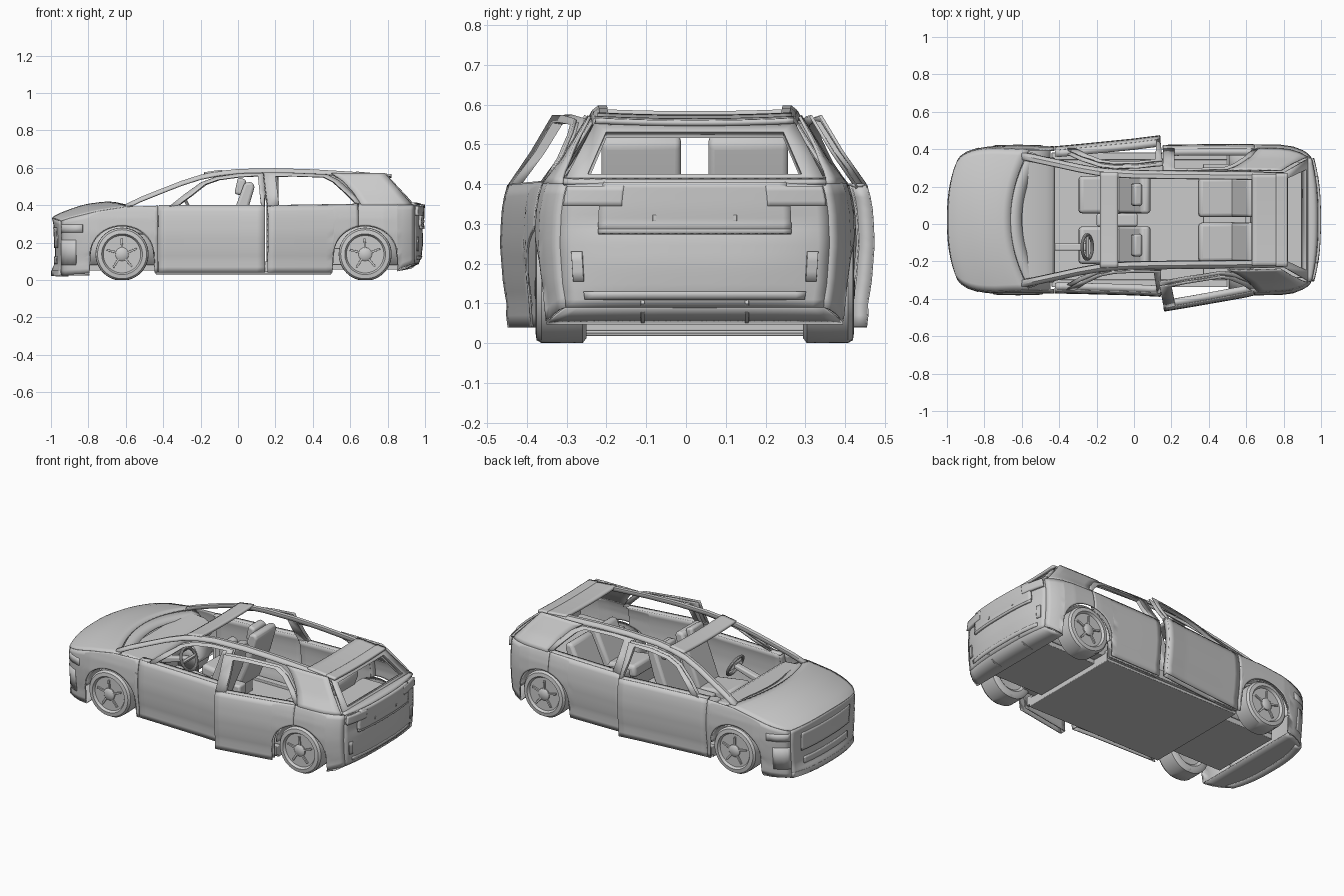
import bpy, bmesh, math

if "Cube" in bpy.data.objects:
    bpy.data.objects.remove(bpy.data.objects["Cube"])

CY = 0.022                      # lateral centre of the body
mat = bpy.data.materials.new("light grey")
mat.diffuse_color = (0.6, 0.6, 0.6, 1)
mat.use_nodes = True
mat.node_tree.nodes["Principled BSDF"].inputs["Base Color"].default_value = mat.diffuse_color


def mesh(name, verts, faces, thick=0, bevel=0):
    me = bpy.data.meshes.new(name)
    me.from_pydata(verts, [], faces)
    bm = bmesh.new()
    bm.from_mesh(me)
    bmesh.ops.remove_doubles(bm, verts=bm.verts, dist=1e-5)
    bmesh.ops.recalc_face_normals(bm, faces=bm.faces)
    bm.to_mesh(me)
    bm.free()
    ob = bpy.data.objects.new(name, me)
    bpy.context.collection.objects.link(ob)
    ob.location.y = CY
    me.materials.append(mat)
    bpy.ops.object.select_all(action='DESELECT')
    ob.select_set(True)
    bpy.context.view_layer.objects.active = ob
    bpy.ops.object.shade_smooth_by_angle(angle=math.radians(35))
    if thick:
        m = ob.modifiers.new("thickness", 'SOLIDIFY')
        m.thickness, m.offset = thick, 0
    if bevel:
        m = ob.modifiers.new("rounding", 'BEVEL')
        m.width, m.segments = bevel, 3
    return ob


def grid(name, rows, sides=(1,), thick=0.008):
    """Surface through rows of points, optionally repeated on the other side."""
    v, f, n = [], [], len(rows[0])
    for s in sides:
        b = len(v)
        v += [(x, s * y, z) for r in rows for x, y, z in r]
        f += [(b + i*n + j, b + i*n + j + 1, b + (i+1)*n + j + 1, b + (i+1)*n + j)
              for i in range(len(rows) - 1) for j in range(n - 1)]
    return mesh(name, v, f, thick)


def extrude(name, prof, spans, bevel=0.012):
    """Side profile in x,z extruded across each y span."""
    v, f, n = [], [], len(prof)
    for a, c in spans:
        b = len(v)
        v += [(x, y, z) for y in (a, c) for x, z in prof]
        f += [tuple(range(b, b+n)), tuple(range(b+n, b+2*n))]
        f += [(b+i, b+(i+1) % n, b+n+(i+1) % n, b+n+i) for i in range(n)]
    return mesh(name, v, f, 0, bevel)


def box(name, x0, x1, z0, z1, spans, bevel=0.004):
    return extrude(name, [(x0, z0), (x1, z0), (x1, z1), (x0, z1)], spans, bevel)


def interp(t, pts):
    if t <= pts[0][0]:
        return pts[0][1]
    for (a, p), (b, q) in zip(pts, pts[1:]):
        if t <= b:
            return p + (q - p) * (t - a) / (b - a)
    return pts[-1][1]


def both(a, b):
    return [(a, b), (-b, -a)]


# Body shape: plan outline, cross-section, shoulder line, lower edge
X0, X1 = -.945, .942
PLAN = [(X0, .312), (-.925, .338), (-.895, .358), (-.85, .377), (-.8, .387), (-.75, .392), (-.6, .392),
        (-.3, .39), (0, .39), (.3, .398), (.6, .404), (.78, .4), (.85, .39), (.9, .371), (.925, .356), (X1, .338)]
SECT = [(.03, .945), (.06, .96), (.1, .957), (.15, .98), (.25, 1), (.33, .99), (.37, .972), (.4, .95),
        (.46, .83), (.56, .675), (.6, .62)]
BELT = [(X0, .315), (-.9, .33), (-.75, .367), (-.6, .39), (-.42, .397), (.2, .397), (.7, .405), (X1, .4)]
SILL = [(X0, .028), (-.8, .035), (-.4, .04), (.5, .04), (.84, .05), (X1, .09)]
ROOF = [(-.2, .562), (-.1, .577), (0, .585), (.2, .588), (.4, .583), (.6, .572), (.84, .55)]
AXLES, AR = (-.62, .68), .17


def Y(x, z):
    return interp(x, PLAN) * interp(z, SECT)


def belt(x):
    return interp(x, BELT)


def bottom(x):
    for c in AXLES:
        if abs(x - c) <= AR + 1e-5:
            return .14 + .15 * math.sqrt(max(0, 1 - ((x - c) / AR) ** 2))
    return interp(x, SILL)


def columns(a, b):
    xs = [a + (b - a) * i / 14 for i in range(15)] + [p[0] for p in PLAN]
    xs = [x for x in xs if all(abs(abs(x - c) - AR) > .012 for c in AXLES)]
    for c in AXLES:
        xs += [c + AR * math.cos(math.pi * i / 20) for i in range(21)] + [c - AR - .004, c + AR + .004]
    out = []
    for x in sorted([x for x in xs if a < x < b] + [a, b]):
        if not out or x - out[-1] > .0015:
            out.append(x)
    out[-1] = b
    return out


def side(a, b, inset=0):
    return [[(x, Y(x, z) - inset, z) for k in range(13)
             for z in [bottom(x) + (belt(x) - bottom(x)) * k / 12]] for x in columns(a, b)]


# Fenders, wheel liners and inner sills
grid("front_fenders", side(X0, -.427), (1, -1), .006)
grid("rear_quarters", side(.645, X1), (1, -1), .006)
for c, n in zip(AXLES, ("front", "rear")):
    arc = [(c + AR * math.cos(math.pi * i / 24), .14 + .15 * math.sin(math.pi * i / 24)) for i in range(25)]
    grid(n + "_wheel_liners", [[(x, y, z) for x, z in arc] for y in (.235, .3, .375)], (1, -1))
    grid(n + "_liner_walls", [[(x, .235, z) for x, z in arc], [(x, .235, .08) for x, z in arc]], (1, -1))
box("inner_sills", -.44, .5, .045, .1, both(.32, .36))


# Doors, slightly swung open by differing amounts
def door(name, a, b, outer, inner, hinge, angles):
    for s, ang in zip((1, -1), angles):
        c, d = math.cos(math.radians(ang)), math.sin(math.radians(ang))
        hy = Y(hinge, .3)

        def swing(rows):
            return [[(hinge + (x-hinge)*c - (y-hy)*d, hy + (x-hinge)*d + (y-hy)*c, z)
                     for x, y, z in r] for r in rows]
        tag = "_left" if s > 0 else "_right"
        o, i = side(a, b), side(a + .008, b - .008, .035)
        grid(name + tag, swing(o), (s,), .006)
        grid(name + "_inner" + tag, swing(i), (s,), .006)
        for r, q, e in ((o[0], i[0], "_front_edge"), (o[-1], i[-1], "_back_edge")):
            grid(name + e + tag, swing([r, q]), (s,), .004)
        grid(name + "_top" + tag, swing([[r[-1] for r in o], [(r[-1][0], r[-1][1] - .035, r[-1][2]) for r in o]]), (s,))
        grid(name + "_window_frame" + tag,
             swing([[(x, Y(x, z) - t, z) for x, z in p] for p, t in ((outer, 0), (inner, 0), (inner, .02), (outer, .025))]), (s,))


door("front_door", -.424, .142,
     [(-.37, .39), (-.29, .455), (-.2, .52), (-.12, .55), (0, .568), (.142, .572), (.142, .48), (.142, .39)],
     [(-.32, .40), (-.25, .455), (-.18, .512), (-.11, .537), (0, .552), (.105, .557), (.115, .48), (.125, .40)],
     -.424, (5.7, 1.5))
door("rear_door", .155, .643,
     [(.155, .39), (.155, .48), (.155, .572), (.3, .572), (.5, .563), (.56, .53), (.62, .47), (.67, .40)],
     [(.215, .40), (.215, .48), (.215, .553), (.3, .557), (.48, .551), (.53, .525), (.59, .465), (.635, .412)],
     .643, (-.5, -11))
box("door_handle_slots", -.46, -.43, .31, .318, both(.384, .391), .001)


# Hood and nose, sharing one rounded leading edge
V = [i / 12 for i in range(-12, 13)]


def nose(v):
    return X0 - .046 * (1 - abs(v) ** 2.6)


rows = []
for k in range(15):
    t = (k / 14) ** 1.8
    xe = X0 + t * (-.56 - X0)
    rows.append([(nose(v) + t * (-.66 + .1*v*v - nose(v)), v * Y(xe, belt(xe)),
                  belt(xe) + (.018 + .05 * t * (1 - t) + .004 * t) * (1 - v*v)) for v in V])
grid("hood", rows)
NX = [(.025, -.005), (.06, -.003), (.08, .016), (.2, .018), (.26, .014), (.3, .012), (.335, .01)]


def fascia(k, z0=.025, push=0, lo=-1, hi=1, z1=None):
    r = []
    for v0 in V:
        v = lo + (hi - lo) * (v0 + 1) / 2
        top = z1 or .315 + .018 * (1 - v * v)
        z = z0 + (top - z0) * k
        r.append((nose(v) + interp(z, NX) * (1 - v**4) * (1 - k ** 8 if z1 is None else 1) - push, v * Y(X0, z), z))
    return r


grid("front_fascia", [fascia(k / 14) for k in range(15)])
grid("grille_panel", [fascia(k / 6, .17, .006, -.75, .75, .28) for k in range(7)])
grid("lower_grille", [fascia(k / 3, .085, .006, -.7, .7, .125) for k in range(4)])
grid("front_lip", [[(nose(v) - p, v * .30, z) for v in V] for p, z in ((-.04, .045), (.004, .05), (.005, .025), (-.04, .022))])
for nm, za, zb, xb in (("headlights", .255, .298, -.83), ("side_intakes", .08, .215, -.865)):
    xs = [-.944, -.935, -.925, -.91, -.895, -.88, xb]
    grid(nm, [[(x, Y(x, z) + .003, z) for z in (za, za + (zb-za)*.5, zb)] for x in xs], (1, -1), .007)
grid("windscreen_cowl", [[(-.66 + .1*v*v + d, v * w, .411 - .026*v*v - h) for v in V]
                         for d, w, h in ((0, .365, .002), (.03, .355, .015), (.06, .34, .025))])

# Roof rails running down into the windscreen pillars
RAIL = [(-.6, .355, .392), (-.52, .338, .43), (-.4, .312, .478), (-.3, .29, .517), (-.2, .272, .549), (-.1, .262, .569),
        (0, .257, .58), (.2, .254, .584), (.4, .252, .578), (.6, .25, .566), (.805, .245, .55)]
grid("roof_rails", [[(x + e, y - d, z + h) for x, y, z in RAIL] for d, h, e in
                    ((-.006, -.012, 0), (0, 0, 0), (.012, .01, 0), (.03, .01, .004), (.032, -.008, .004))], (1, -1))


def roof_panel(name, a, b, w, lift=0, n=6):
    grid(name, [[(x, v * w, interp(x, ROOF) + lift + .006 * (v*v - .3)) for v in V]
                for x in [a + (b - a) * i / n for i in range(n + 1)]], thick=.014)


roof_panel("roof_header", -.18, -.085, .255)
roof_panel("rear_roof", .63, .8, .245)
roof_panel("spoiler", .76, .82, .25, .003)

# Rear pillars and hatch
grid("rear_pillars", [[(x, Y(x, z), z) for u in range(7) for x in [interp(z, [(.4, .66), (.47, .615), (.53, .56), (.57, .5)])
                       * (1 - u/6) + interp(z, [(.4, .93), (.57, .785)]) * u / 6]]
                      for z in [.4 + .17 * k / 10 for k in range(11)]], (1, -1))
o = [(.935, -.33, .402), (.935, .33, .402), (.797, .25, .555), (.797, -.25, .555), (.935, -.33, .402)]
i = [(.92, -.27, .422), (.92, .27, .422), (.82, .225, .53), (.82, -.225, .53), (.92, -.27, .422)]
grid("hatch_window_frame", [o, i, [(x - .025, y, z - .01) for x, y, z in i]], thick=.01)
TX = [(.09, -.014), (.13, 0), (.2, .008), (.27, .005), (.3, -.004), (.34, 0), (.4, .002)]


def stern(v):
    return X1 + .036 * (1 - abs(v) ** 2.6)


def tail(name, za, zb, lo=-1, hi=1, push=0, n=8, sides=(1,), thick=.008):
    grid(name, [[(stern(v) + interp(z, TX) * (1 - v**4) + push, v * Y(X1, z), z)
                 for v in [lo + (hi - lo) * (q + 1) / 2 for q in V]]
                for z in [za + (zb - za) * k / n for k in range(n + 1)]], sides, thick)


tail("rear_bumper", .09, .402, n=16)
tail("tail_lamps", .345, .395, .55, .99, .012, 4, (1, -1), .016)
tail("hatch_plate_panel", .285, .405, -.72, .72, .012, thick=.014)
tail("hatch_lower_lip", .275, .293, -.72, .72, .012, 2, thick=.012)
tail("rear_reflectors", .155, .23, .84, .92, .006, 3, (1, -1))
tail("diffuser_lip", .11, .13, -.85, .85, .004, 2)
grid("hatch_shelf", [[(x + (stern(v) - X1) * k, v * .33, z) for v in V] for x, z, k in ((.925, .41, 0), (.94, .407, .6), (.945, .4, 1))],
     thick=.012)
box("plate_lamps", .985, .996, .307, .322, both(.097, .106), .001)
extrude("diffuser_fins", [(.87, .05), (.93, .062), (.975, .1), (.965, .12)], both(.126, .136), .002)

# Underbody trays and floor
grid("rear_undertray", [[(x + k * (stern(v) - X1), v * Y(x, .1), z) for v in V]
                        for x, z, k in ((.85, .05, 0), (.9, .065, .3), (X1, .09, .7))])
grid("front_undertray", [[(x + k * (nose(v) - X0), v * Y(x, .06) * .98, .028) for v in V]
                         for x, k in ((X0, 1), (-.925, .6), (-.895, .2), (-.85, 0), (-.795, 0))])
box("battery_tray", -.44, .5, .03, .085, [(-.34, .34)])
box("front_subframe", -.8, -.44, .05, .09, [(-.23, .23)])
box("rear_subframe", .5, .86, .055, .1, [(-.23, .23)])
box("axles", -.635, -.605, .125, .15, [(-.28, .28)])
box("rear_axle", .665, .695, .125, .15, [(-.28, .28)])
box("firewall", -.6, -.585, .08, .35, [(-.23, .23)])
box("cargo_floor", .62, .92, .29, .305, [(-.31, .31)])

# Cabin: dashboard, console, seats
extrude("dashboard", [(-.6, .25), (-.47, .24), (-.42, .29), (-.425, .35), (-.47, .375), (-.6, .385)], [(-.335, .335)], .015)
box("console", -.2, .02, .085, .22, [(-.035, .035)], .012)
F = both(.035, .235)
extrude("front_seat_cushions", [(-.3, .18), (-.06, .15), (-.06, .215), (-.29, .25)], F, .02)
extrude("front_seat_backs", [(-.1, .17), (-.03, .17), (.045, .35), (.09, .5), (.075, .525), (.035, .52), (-.01, .4)], F, .018)
extrude("headrests", [(-.02, .46), (.03, .45), (.045, .535), (.0, .55)], both(.075, .195), .014)
box("front_seat_bases", -.26, -.06, .08, .18, both(.06, .21))
R = both(.015, .225)
extrude("rear_seat_cushions", [(.34, .17), (.56, .15), (.56, .215), (.35, .245)], R, .02)
extrude("rear_seat_backs", [(.5, .17), (.57, .15), (.66, .37), (.645, .4), (.61, .4)], R, .018)
box("rear_seat_base", .37, .6, .08, .17, [(-.3, .3)])

# Steering wheel and column
bpy.ops.mesh.primitive_torus_add(location=(-.25, -.145 + CY, .36), rotation=(0, math.radians(65), 0),
                                 major_radius=.065, minor_radius=.009, major_segments=32, minor_segments=10)
sw = bpy.context.object
sw.name = "steering_wheel"
sw.data.materials.append(mat)
bpy.ops.object.shade_smooth_by_angle()
extrude("steering_column", [(-.44, .29), (-.25, .35), (-.26, .375), (-.44, .33)], [(-.165, -.125)], .008)
extrude("steering_spokes", [(-.262, .352), (-.248, .346), (-.24, .364), (-.254, .37)], [(-.205, -.085)], .003)

# Wheels: turned tyre and disc, flattened at the ground, with spokes and hub
TYRE = [(0, .29), (.085, .285), (.1, .272), (.125, .272), (.14, .282), (.142, .33), (.141, .385), (.131, .398),
        (.109, .401), (.104, .394), (.1, .387), (0, .387)]
HUB = [(.036, .38), (.036, .394), (.026, .402), (0, .404)]
ZC = .138


def turned(name, prof, c):
    grid(name, [[(c + r * math.cos(a), y, max(0, ZC + r * math.sin(a))) for r, y in prof]
                for a in [math.tau * k / 48 for k in range(49)]], (1, -1), 0)


for c, n in zip(AXLES, ("front", "rear")):
    turned(n + "_wheels", TYRE, c)
    turned(n + "_hubs", HUB, c)
    for k in range(5):
        a = math.tau * k / 5 + .3
        blade = [(c + r * math.cos(a + d), ZC + r * math.sin(a + d))
                 for r, d in ((.03, -.2), (.085, 0), (.085, .12), (.03, .2))]
        extrude(n + "_spoke", blade, both(.384, .396), .001)
